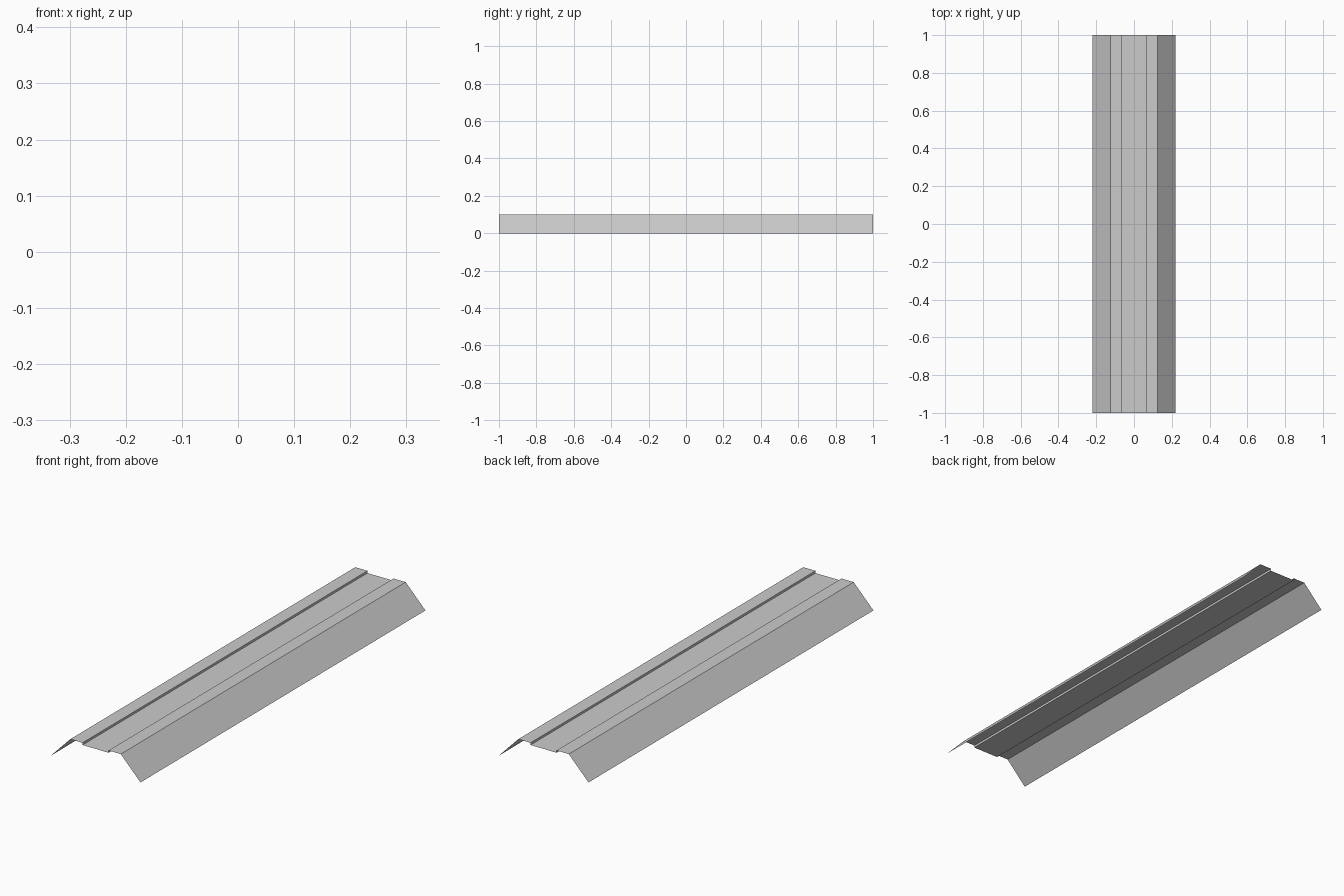
import bpy
import bmesh

if "Cube" in bpy.data.objects:
    bpy.data.objects.remove(bpy.data.objects["Cube"])

LENGTH = 2.0

# Right half of the folded sheet cross-section (x, z): groove, shoulder, sloping flap
half = [(0.064, 0.09), (0.064, 0.10), (0.124, 0.10), (0.221, 0.0)]
profile = [(-x, z) for x, z in reversed(half)] + half

# Folded sheet: profile line swept along y, open at both ends
bm = bmesh.new()
verts = [bm.verts.new((x, -LENGTH / 2, z)) for x, z in profile]
edges = [bm.edges.new(pair) for pair in zip(verts, verts[1:])]
swept = bmesh.ops.extrude_edge_only(bm, edges=edges)["geom"]
bmesh.ops.translate(bm, vec=(0, LENGTH, 0),
                    verts=[g for g in swept if isinstance(g, bmesh.types.BMVert)])

# Face the sheet upwards
bmesh.ops.recalc_face_normals(bm, faces=bm.faces)
bm.normal_update()
if sum(f.normal.z for f in bm.faces) < 0:
    bmesh.ops.reverse_faces(bm, faces=bm.faces)

mesh = bpy.data.meshes.new("ridge_cap_sheet")
bm.to_mesh(mesh)
bm.free()
sheet = bpy.data.objects.new("ridge_cap_sheet", mesh)
bpy.context.collection.objects.link(sheet)
